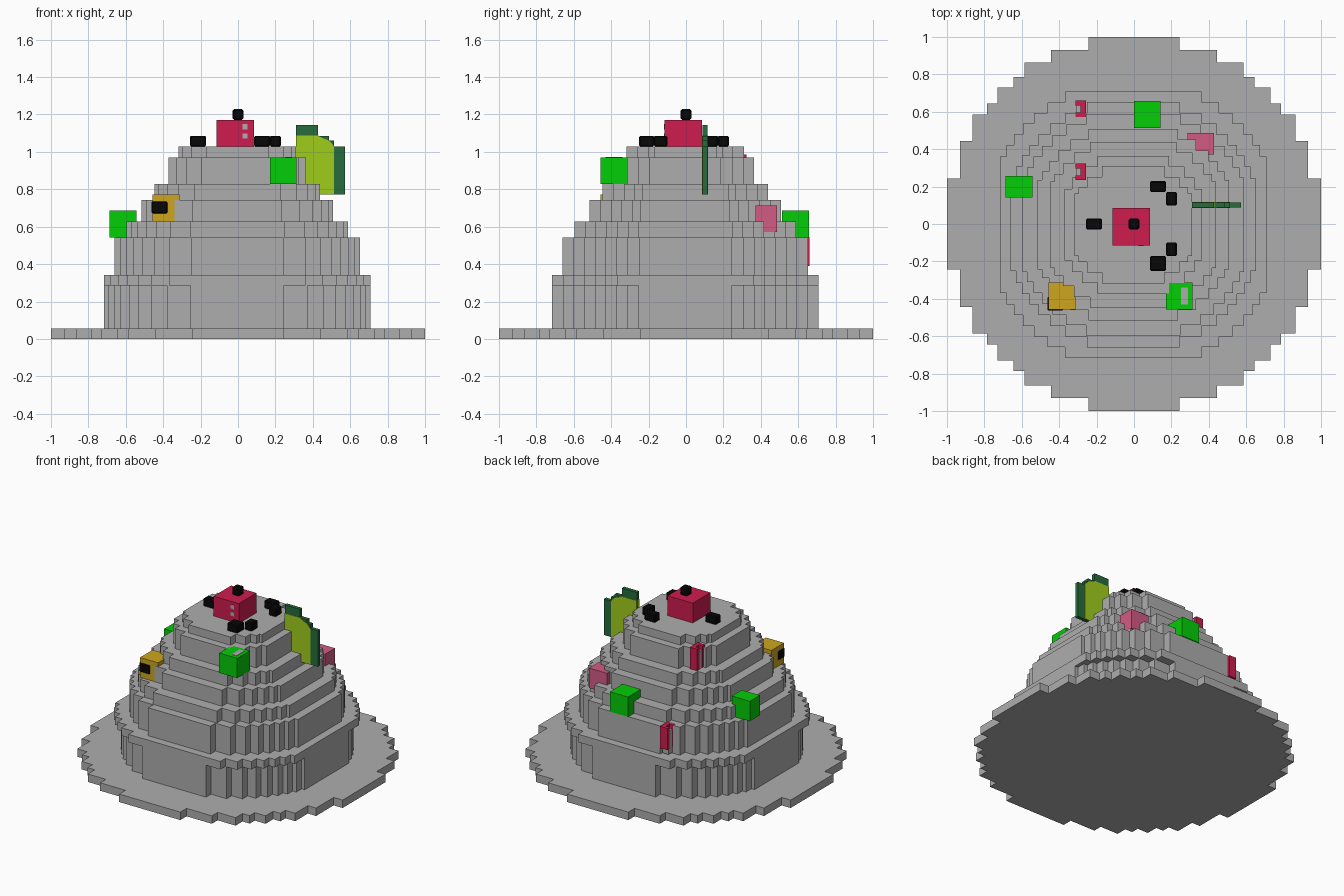
import bpy, bmesh, math

if "Cube" in bpy.data.objects:
    bpy.data.objects.remove(bpy.data.objects["Cube"])

STEP = 2 / 35


def mat(name, r, g, b):
    m = bpy.data.materials.new(name)
    m.diffuse_color = (*[(c / 255) ** 2.2 for c in (r, g, b)], 1)
    m.use_nodes = True
    m.node_tree.nodes["Principled BSDF"].inputs["Base Color"].default_value = m.diffuse_color
    return m


GREY = mat("stone grey", 172, 172, 172)
RED = mat("crimson", 205, 34, 80)
BLACK = mat("black", 16, 16, 16)
GREEN = mat("bright green", 12, 204, 16)
LIME = mat("lime", 157, 204, 34)
DARK = mat("dark green", 42, 108, 62)
GOLD = mat("gold", 204, 165, 36)
PINK = mat("pink", 208, 92, 132)


def add(name, bm, m):
    bmesh.ops.recalc_face_normals(bm, faces=bm.faces)
    me = bpy.data.meshes.new(name)
    bm.to_mesh(me)
    bm.free()
    me.materials.append(m)
    ob = bpy.data.objects.new(name, me)
    bpy.context.collection.objects.link(ob)
    return ob


def prism(name, pts, depth, m):
    bm = bmesh.new()
    f = bm.faces.new([bm.verts.new(p) for p in pts])
    g = bmesh.ops.extrude_face_region(bm, geom=[f])
    bmesh.ops.translate(bm, verts=[v for v in g["geom"] if isinstance(v, bmesh.types.BMVert)], vec=depth)
    return add(name, bm, m)


def box(name, x, y, z, m, bevel=0):
    ob = prism(name, [(x[0], y[0], z[0]), (x[1], y[0], z[0]), (x[1], y[1], z[0]), (x[0], y[1], z[0])],
               (0, 0, z[1] - z[0]), m)
    if bevel:
        mod = ob.modifiers.new("bevel", "BEVEL")
        mod.width, mod.segments = bevel, 1
    return ob


def stepped_disc(name, corners, z0, z1, cx):
    """Extrude a blocky round outline from the corners of one quadrant."""
    q = [corners[0]]
    for (x0, _), (x1, y1) in zip(corners, corners[1:]):
        q += [(x0, y1), (x1, y1)]
    ring = (q + [(x, -y) for x, y in reversed(q)] + [(-x, -y) for x, y in q]
            + [(-x, y) for x, y in reversed(q)])
    prism(name, [(x + cx, y + cx, z0) for x, y in ring], (0, 0, z1 - z0), GREY)


def round_corners(r, big):
    flat = math.sqrt(big * big - r * r)
    out, y = [(flat, r)], r - STEP
    while y > flat + 0.02:
        out.append((min(r - 0.02, math.sqrt(big * big - y * y)), y))
        y -= STEP
    return out + [(r, flat)]


# wide base plate
half = [(.243, 1), (.443, .929), (.586, .864), (.643, .786), (.729, .729)]
stepped_disc("base_plate", half + [(b, a) for a, b in reversed(half[:-1])], 0, .057, 0)

# stacked tiers: half width, corner radius, bottom, top
for i, (r, big, z0, z1) in enumerate([
        (.712, .755, .057, .286), (.712, .80, .286, .343), (.655, .70, .343, .543),
        (.593, .645, .543, .629), (.512, .565, .629, .743), (.443, .50, .743, .829),
        (.368, .415, .829, .971), (.313, .355, .971, 1.029)]):
    stepped_disc(f"tier_{i + 1}", round_corners(r, big), z0, z1, -.004)

# top block with knob and small front studs
box("top_block", (-.114, .086), (-.114, .086), (1.029, 1.171), RED)
box("top_knob", (-.029, .029), (-.029, .029), (1.171, 1.229), BLACK, .008)
for z in (1.085, 1.135):
    box("front_stud", (.025, .05), (-.118, -.11), (z - .014, z + .014), GREY)

# black pebbles around the top block
box("pebble_left", (-.257, -.171), (-.029, .029), (1.029, 1.086), BLACK, .006)
for s in (-1, 1):
    for x, y in (((.086, .171), (.171, .229 if s > 0 else .25)), ((.171, .229), (.1, .171))):
        box("pebble_right", x, sorted((s * y[0], s * y[1])), (1.029, 1.086), BLACK, .006)

# upright leaf plate
leaf = [(.31, .771), (.571, .771), (.571, 1.029), (.514, 1.029), (.514, 1.06),
        (.486, 1.06), (.486, 1.086), (.429, 1.086), (.429, 1.145), (.31, 1.145)]
inner = [(.31, .771), (.514, .771), (.514, 1.029), (.486, 1.06), (.457, 1.07),
         (.429, 1.086), (.31, 1.086)]
prism("leaf_plate", [(x, .088, z) for x, z in leaf], (0, .026, 0), DARK)
prism("leaf_inlay", [(x, .085, z + .001) for x, z in inner], (0, .032, 0), LIME)

# coloured cubes set into the tiers
box("green_cube_front", (.171, .314), (-.457, -.314), (.829, .971), GREEN)
box("green_cube_notch", (.25, .29), (-.43, -.34), (.968, .973), GREY)
box("green_cube_back", (0, .143), (.514, .657), (.543, .686), GREEN)
box("green_cube_left", (-.686, -.543), (.143, .257), (.543, .686), GREEN)
box("pink_cube", (.286, .429), (.371, .486), (.571, .714), PINK)
box("gold_cube", (-.457, -.314), (-.457, -.314), (.629, .771), GOLD)
box("gold_cube_spot", (-.463, -.377), (-.463, -.39), (.671, .735), BLACK, .006)

# small red arches at the back
for y, z in ((.571, .39), (.235, .83)):
    top = z + .155
    box("arch_post", (-.314, -.257), (y + .062, y + .088), (z, top), RED)
    box("arch_post", (-.314, -.285), (y, y + .025), (z, top), RED)
    box("arch_lintel", (-.285, -.257), (y, y + .088), (top - .03, top), RED)
    box("arch_core", (-.31, -.262), (y + .01, y + .07), (z - .04, top - .03), GREY)
